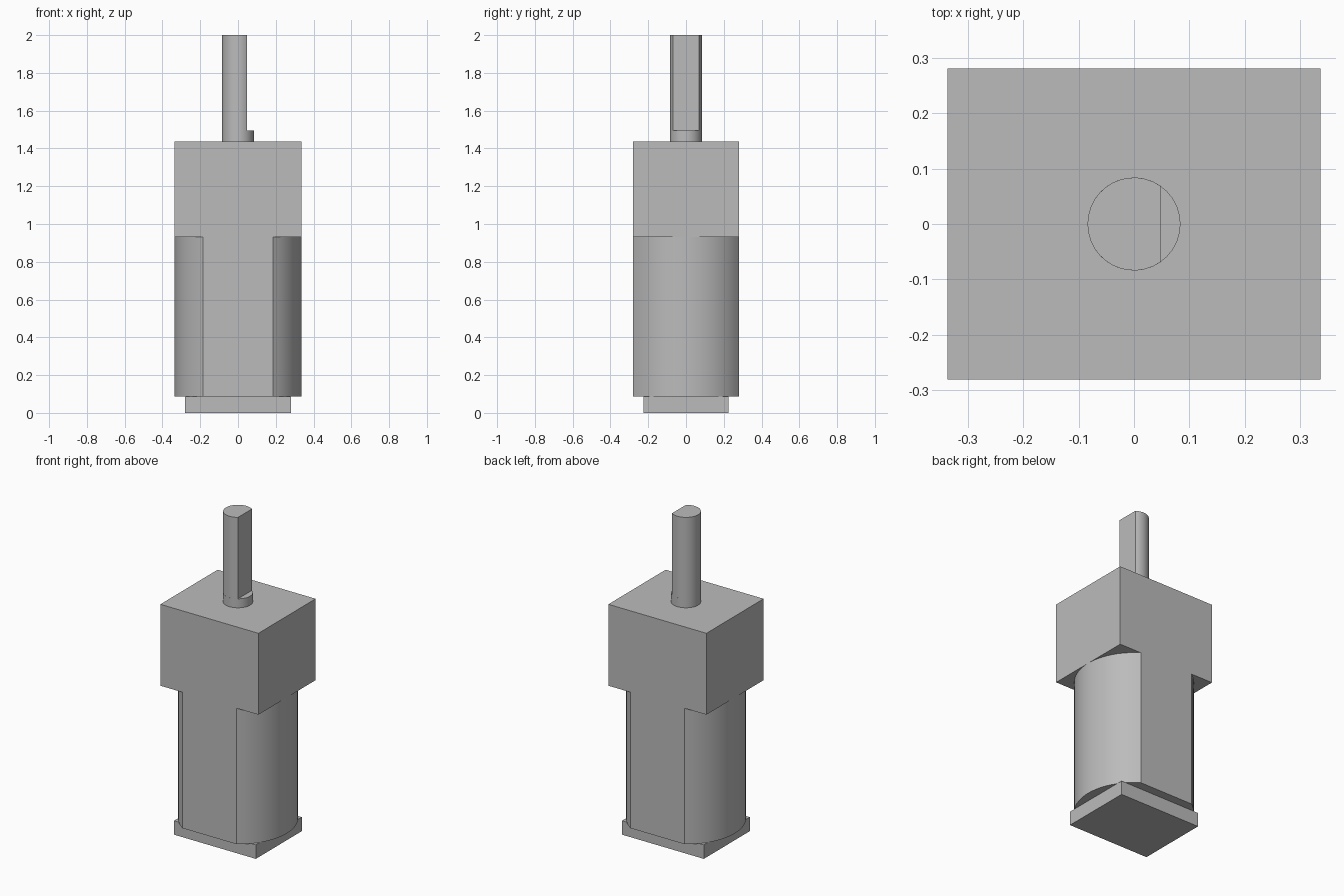
import bpy, bmesh
from math import asin, acos, cos, sin, pi

cube = bpy.data.objects.get("Cube")
if cube:
    bpy.data.objects.remove(cube, do_unlink=True)

grey = bpy.data.materials.new("motor_grey")
grey.use_nodes = True
COLOUR = (0.5, 0.5, 0.5, 1)
grey.diffuse_color = COLOUR
grey.node_tree.nodes["Principled BSDF"].inputs["Base Color"].default_value = COLOUR


def prism(name, outline, z0, z1, smooth=False):
    """Extrude a counter-clockwise xy outline from z0 to z1."""
    bm = bmesh.new()
    base = bm.faces.new([bm.verts.new((x, y, z0)) for x, y in outline])
    top = bmesh.ops.extrude_face_region(bm, geom=[base], use_keep_orig=True)["geom"]
    for v in top:
        if isinstance(v, bmesh.types.BMVert):
            v.co.z = z1
    bmesh.ops.recalc_face_normals(bm, faces=bm.faces)
    mesh = bpy.data.meshes.new(name)
    bm.to_mesh(mesh)
    bm.free()
    mesh.materials.append(grey)
    obj = bpy.data.objects.new(name, mesh)
    bpy.context.collection.objects.link(obj)
    if smooth:
        bpy.ops.object.select_all(action="DESELECT")
        obj.select_set(True)
        bpy.context.view_layer.objects.active = obj
        bpy.ops.object.shade_smooth_by_angle(angle=pi / 6)
    return obj


def rect(x, y):
    return [(-x, -y), (x, -y), (x, y), (-x, y)]


def arc(radius, start, end, steps):
    angles = [start + (end - start) * i / steps for i in range(steps + 1)]
    return [(radius * cos(a), radius * sin(a)) for a in angles]


HALF_X, HALF_Y = 0.337, 0.281
SHAFT_R, FLAT_X = 0.084, 0.048

# Square end cap under the motor
prism("end_cap", rect(0.281, 0.226), 0, 0.087)

# Round motor can with flat front and back
a = asin(HALF_Y / HALF_X)
can = arc(HALF_X, -a, a, 20) + arc(HALF_X, pi - a, pi + a, 20)
prism("motor_can", can, 0.087, 0.932, smooth=True)

# Gearbox block
prism("gearbox", rect(HALF_X, HALF_Y), 0.932, 1.438)

# Output shaft: round collar, then the D-shaped length
prism("shaft_collar", arc(SHAFT_R, 0, 2 * pi, 32)[:-1], 1.438, 1.494, smooth=True)
d = acos(FLAT_X / SHAFT_R)
prism("output_shaft", arc(SHAFT_R, d, 2 * pi - d, 24), 1.494, 2, smooth=True)
